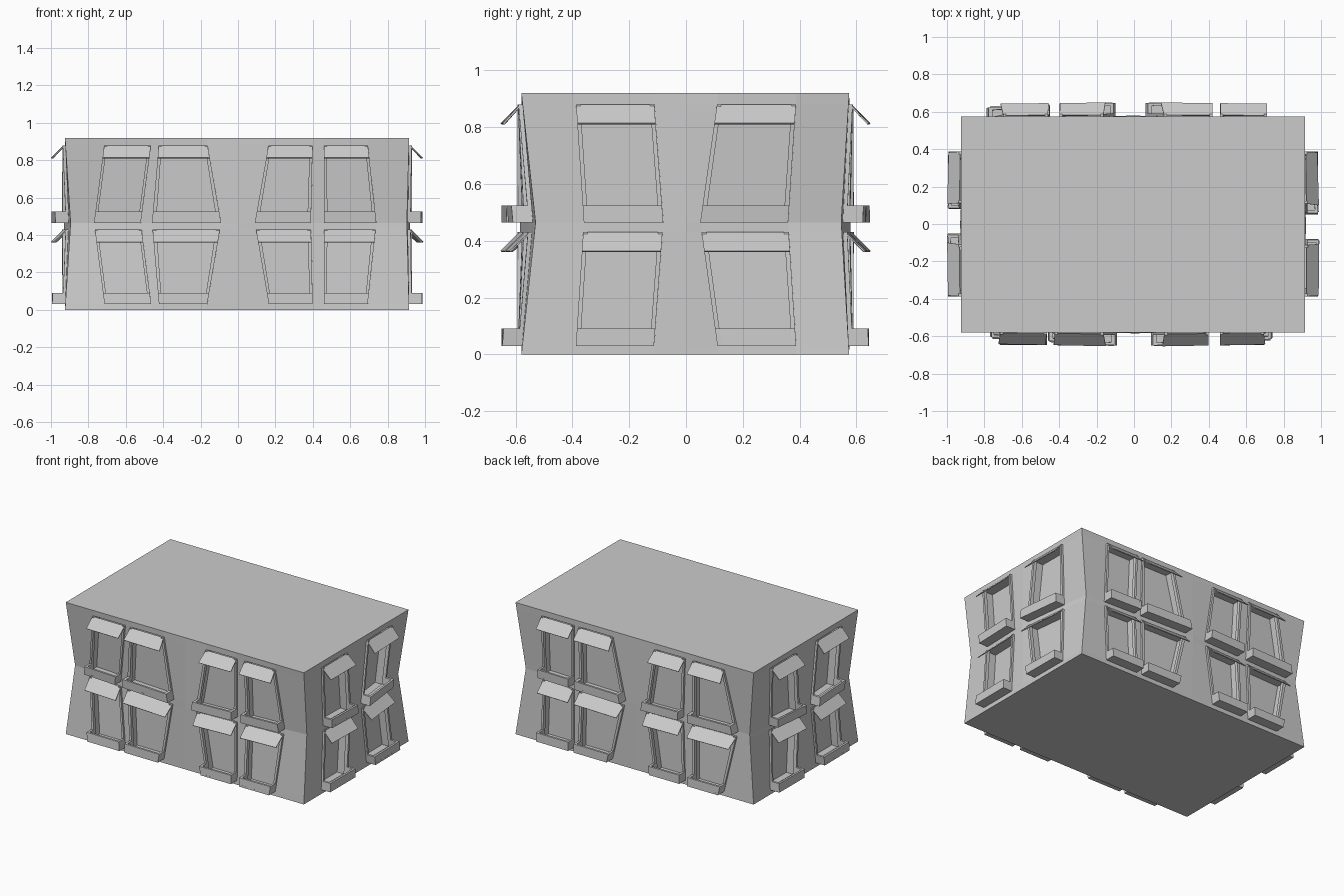
import bpy
import bmesh
from mathutils import Vector, Matrix
from math import pi

cube = bpy.data.objects.get("Cube")
if cube:
    bpy.data.objects.remove(cube, do_unlink=True)

# Single plaster colour
plaster = bpy.data.materials.new("grey plaster")
plaster.use_nodes = True
GREY = (0.6, 0.6, 0.6, 1)
plaster.diffuse_color = GREY
plaster.node_tree.nodes["Principled BSDF"].inputs["Base Color"].default_value = GREY

HEIGHT, WAIST = 0.92, 0.465
RECESS = -0.07
# Bottom and top of the openings on the two floors
FLOORS = [(0.03, 0.43), (0.465, 0.88)]

# Plan corners at roof level and at the pinched waist, anticlockwise from front left
ROOF = [(-0.925, -0.58), (0.915, -0.58), (0.915, 0.575), (-0.925, 0.575)]
PINCH = [(-0.895, -0.52), (0.903, -0.53), (0.855, 0.547), (-0.875, 0.547)]

# Window edges along each wall, at roof level and at the waist
LONG = [-0.71, -0.46, -0.42, -0.17, 0, 0.17, 0.40, 0.46, 0.69]
SHORT = [-0.39, -0.115, 0, 0.115, 0.39]
FRONT_WAIST = [-0.77, -0.52, -0.46, -0.09, 0, 0.09, 0.39, 0.46, 0.74]
BACK_WAIST = [-0.71, -0.47, -0.42, -0.06, 0, 0.10, 0.38, 0.45, 0.79]
SHORT_WAIST = [-0.36, -0.08, 0, 0.05, 0.36]


class Wall:
    """A wall whose columns lean and whose surface pinches towards the waist."""

    def __init__(self, turn, roof_edges, waist_edges):
        self.rot = Matrix.Rotation(turn * pi / 2, 2)
        inverse = self.rot.transposed()
        a, b = [inverse @ Vector(ROOF[(turn + j) % 4]) for j in (0, 1)]
        c, d = [inverse @ Vector(PINCH[(turn + j) % 4]) for j in (0, 1)]
        middle = Vector((0, a.y - 0.005))
        self.roof = [a] + [Vector((u, a.y)) for u in roof_edges] + [b]
        self.waist = [c]
        for u in waist_edges:
            end = c if u < 0 else d
            self.waist.append(Vector((u, middle.lerp(end, u / end.x).y)))
        self.waist.append(d)
        half = len(self.roof) // 2
        self.windows = list(range(1, half, 2)) + list(range(half + 1, len(self.roof) - 1, 2))

    def at(self, s, z, out=0):
        """Point at column position s and height z, pushed outward."""
        i = min(int(s), len(self.roof) - 2)
        t = z / WAIST if z < WAIST else (HEIGHT - z) / (HEIGHT - WAIST)
        left = self.roof[i].lerp(self.waist[i], t)
        right = self.roof[i + 1].lerp(self.waist[i + 1], t)
        p = left.lerp(right, s - i)
        p.y -= out
        p = self.rot @ p
        return Vector((p.x, p.y, z))

    def share(self, i, width):
        """Fraction of column i covered by a width."""
        return width / (self.roof[i + 1].x - self.roof[i].x)


WALLS = [Wall(0, LONG, FRONT_WAIST), Wall(1, SHORT, SHORT_WAIST),
         Wall(2, LONG, BACK_WAIST), Wall(3, SHORT, SHORT_WAIST)]


def face(bm, points):
    return bm.faces.new([bm.verts.new(p) for p in points])


def prism(bm, wall, s0, s1, section):
    """Sweep a (height, outward) section along a wall from s0 to s1."""
    ends = [[bm.verts.new(wall.at(s, z, o)) for z, o in section] for s in (s0, s1)]
    bm.faces.new(ends[0])
    bm.faces.new(ends[1][::-1])
    for j in range(len(section)):
        k = (j + 1) % len(section)
        bm.faces.new((ends[0][j], ends[1][j], ends[1][k], ends[0][k]))


def box(bm, wall, s0, s1, z0, z1, o0, o1):
    prism(bm, wall, s0, s1, [(z0, o0), (z0, o1), (z1, o1), (z1, o0)])


def finish(bm, name):
    bmesh.ops.recalc_face_normals(bm, faces=bm.faces)
    mesh = bpy.data.meshes.new(name)
    bm.to_mesh(mesh)
    bm.free()
    mesh.materials.append(plaster)
    obj = bpy.data.objects.new(name, mesh)
    bpy.context.collection.objects.link(obj)


# Building shell with recessed window openings
bm = bmesh.new()
levels = [0] + [z for floor in FLOORS for z in floor] + [HEIGHT]
for wall in WALLS:
    for i in range(len(wall.roof) - 1):
        for z0, z1 in zip(levels, levels[1:]):
            ring = [(i, z0), (i + 1, z0), (i + 1, z1), (i, z1)]
            if i in wall.windows and (z0, z1) in FLOORS:
                face(bm, [wall.at(s, z, RECESS) for s, z in ring])
                for (s, z), (s2, z2) in zip(ring, ring[1:] + ring[:1]):
                    face(bm, [wall.at(s, z), wall.at(s2, z2),
                              wall.at(s2, z2, RECESS), wall.at(s, z, RECESS)])
            else:
                face(bm, [wall.at(s, z) for s, z in ring])
bmesh.ops.remove_doubles(bm, verts=bm.verts, dist=0.0005)
bmesh.ops.holes_fill(bm, edges=[e for e in bm.edges if e.is_boundary], sides=0)
finish(bm, "building_shell")

frames, trays, awnings = bmesh.new(), bmesh.new(), bmesh.new()
for wall in WALLS:
    for i in wall.windows:
        rim = wall.share(i, 0.015)
        for z0, z1 in FLOORS:
            # Thin jambs standing proud of the wall
            for s in (i, i + 1 - rim):
                box(frames, wall, s, s + rim * 0.99, z0, z1, -0.01, 0.014)
            # Open planter tray under the window
            rail = z0 + 0.06
            box(trays, wall, i, i + 0.999, z0, z0 + 0.012, -0.01, 0.07)
            box(trays, wall, i, i + 0.999, z0, rail, 0.056, 0.07)
            for s in (i, i + 1 - rim):
                box(trays, wall, s, s + rim * 0.99, z0, rail, -0.01, 0.07)
            # Sloping awning plate
            prism(awnings, wall, i, i + 0.999,
                  [(z1, 0.008), (z1 - 0.066, 0.074), (z1 - 0.07, 0.07), (z1 - 0.004, 0.004)])
finish(frames, "window_jambs")
finish(trays, "planter_trays")
finish(awnings, "window_awnings")
